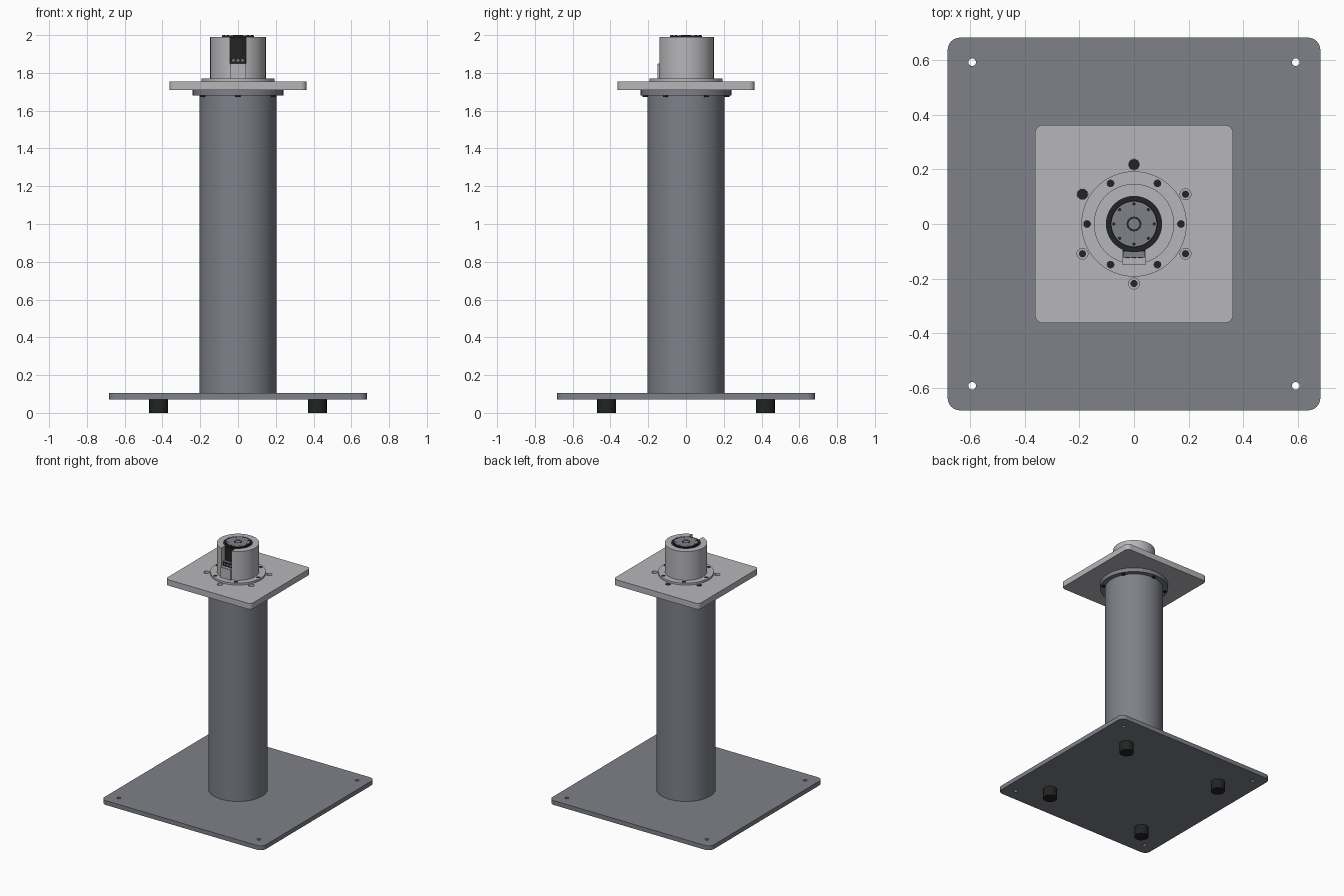
import bpy
import bmesh
from math import sin, cos, radians
from mathutils import Matrix

cube = bpy.data.objects.get("Cube")
if cube:
    bpy.data.objects.remove(cube, do_unlink=True)


def material(name, r, g, b):
    m = bpy.data.materials.new(name)
    m.use_nodes = True
    m.diffuse_color = (r, g, b, 1)
    m.node_tree.nodes["Principled BSDF"].inputs["Base Color"].default_value = (r, g, b, 1)
    return m


STEEL = material("steel grey", 0.21, 0.22, 0.25)
ALLOY = material("light alloy", 0.47, 0.47, 0.49)
BLACK = material("black", 0.016, 0.017, 0.017)


def finish(name, bm, mat):
    mesh = bpy.data.meshes.new(name)
    bmesh.ops.recalc_face_normals(bm, faces=bm.faces)
    bm.to_mesh(mesh)
    bm.free()
    mesh.materials.append(mat)
    ob = bpy.data.objects.new(name, mesh)
    bpy.context.collection.objects.link(ob)
    return ob


def smooth(ob):
    bpy.ops.object.select_all(action="DESELECT")
    ob.select_set(True)
    bpy.context.view_layer.objects.active = ob
    bpy.ops.object.shade_smooth_by_angle(angle=radians(30))
    return ob


def cylinders(name, spots, radius, z0, z1, mat, sides=24):
    """One object holding an upright cylinder at every (x, y) spot."""
    bm = bmesh.new()
    for x, y in spots:
        bmesh.ops.create_cone(bm, cap_ends=True, segments=sides, radius1=radius, radius2=radius,
                              depth=z1 - z0, matrix=Matrix.Translation((x, y, (z0 + z1) / 2)))
    return smooth(finish(name, bm, mat))


def disc(name, radius, z0, z1, mat):
    return cylinders(name, [(0, 0)], radius, z0, z1, mat, 96)


def tube(name, outer, inner, z0, z1, mat, sides=96):
    """Ring with a rectangular section, spun around the vertical axis."""
    bm = bmesh.new()
    section = [(inner, z0), (outer, z0), (outer, z1), (inner, z1)]
    rings = []
    for i in range(sides):
        a = radians(360 * i / sides)
        rings.append([bm.verts.new((r * cos(a), r * sin(a), z)) for r, z in section])
    for i, ring in enumerate(rings):
        nxt = rings[(i + 1) % sides]
        for k in range(4):
            j = (k + 1) % 4
            bm.faces.new((ring[k], nxt[k], nxt[j], ring[j]))
    return smooth(finish(name, bm, mat))


def box(name, x, y0, y1, z0, z1, mat, corner=0):
    """Box centred on x = 0, with optional rounded upright corners."""
    bm = bmesh.new()
    size = Matrix.Diagonal((2 * x, y1 - y0, z1 - z0, 1))
    bmesh.ops.create_cube(bm, size=1, matrix=Matrix.Translation((0, (y0 + y1) / 2, (z0 + z1) / 2)) @ size)
    if corner:
        upright = [e for e in bm.edges if abs(e.verts[0].co.z - e.verts[1].co.z) > 1e-4]
        bmesh.ops.bevel(bm, geom=upright, offset=corner, segments=8, profile=0.5, affect="EDGES")
    ob = finish(name, bm, mat)
    return smooth(ob) if corner else ob


def cut(ob, cutter):
    mod = ob.modifiers.new("cut", "BOOLEAN")
    mod.operation = "DIFFERENCE"
    mod.solver = "EXACT"
    mod.object = cutter
    bpy.context.view_layer.objects.active = ob
    bpy.ops.object.modifier_apply(modifier=mod.name)
    bpy.data.objects.remove(cutter, do_unlink=True)
    smooth(ob)


def corners(d):
    return [(x, y) for x in (-d, d) for y in (-d, d)]


def circle(radius, count, start=0):
    angles = [radians(start + 360 * i / count) for i in range(count)]
    return [(radius * cos(a), radius * sin(a)) for a in angles]


# Base plate with four fixing holes, standing on feet
base = box("base_plate", 0.683, -0.683, 0.683, 0.072, 0.105, STEEL, 0.045)
cut(base, cylinders("base_hole_cutter", corners(0.593), 0.014, 0, 0.2, STEEL))
cylinders("feet", corners(0.42), 0.05, 0, 0.072, BLACK, 40)

# Column and its collar
disc("column", 0.205, 0.105, 1.68, STEEL)
disc("column_collar", 0.24, 1.68, 1.71, STEEL)

# Top plate with counterbored screws through the collar
outer = circle(0.218, 6, 30)
top = box("top_plate", 0.363, -0.363, 0.363, 1.71, 1.755, ALLOY, 0.03)
cut(top, cylinders("counterbore_cutter", outer, 0.02, 1.735, 1.8, ALLOY))
cylinders("plate_sockets", outer, 0.013, 1.73, 1.739, BLACK)
cylinders("plate_screw_heads", outer[1:3], 0.0195, 1.73, 1.753, BLACK)
cylinders("screw_ends", outer, 0.013, 1.673, 1.685, BLACK)

# Mounting flange with six screws
disc("mounting_flange", 0.193, 1.755, 1.77, ALLOY)
cylinders("flange_screws", circle(0.172, 6), 0.014, 1.76, 1.7715, BLACK)

# Housing with a cable slot in the front
housing = tube("housing", 0.147, 0.103, 1.77, 1.99, ALLOY)
cut(housing, box("slot_cutter", 0.043, -0.2, -0.08, 1.85, 2.1, ALLOY))
box("slot_apron", 0.043, -0.15, -0.135, 1.77, 1.848, ALLOY)

# Connector in the slot, with three sockets on its front
box("connector", 0.04, -0.123, -0.095, 1.85, 1.882, BLACK)
box("connector_top", 0.04, -0.122, -0.1, 1.882, 1.884, STEEL)
bm = bmesh.new()
for x in (-0.024, 0, 0.024):
    spot = Matrix.Translation((x, -0.123, 1.866)) @ Matrix.Rotation(radians(90), 4, "X")
    bmesh.ops.create_cone(bm, cap_ends=True, segments=16, radius1=0.007, radius2=0.007,
                          depth=0.004, matrix=spot)
smooth(finish("connector_sockets", bm, STEEL))

# Rotor with its face plate, hub ring and small screws
disc("rotor_core", 0.103, 1.77, 1.989, BLACK)
disc("rotor_rim", 0.086, 1.989, 1.997, BLACK)
disc("rotor_face", 0.082, 1.997, 1.999, STEEL)
tube("hub_ring", 0.027, 0.02, 1.998, 2.0, BLACK, 48)
cylinders("rotor_screws", circle(0.074, 8), 0.006, 1.998, 2.0, BLACK, 12)
